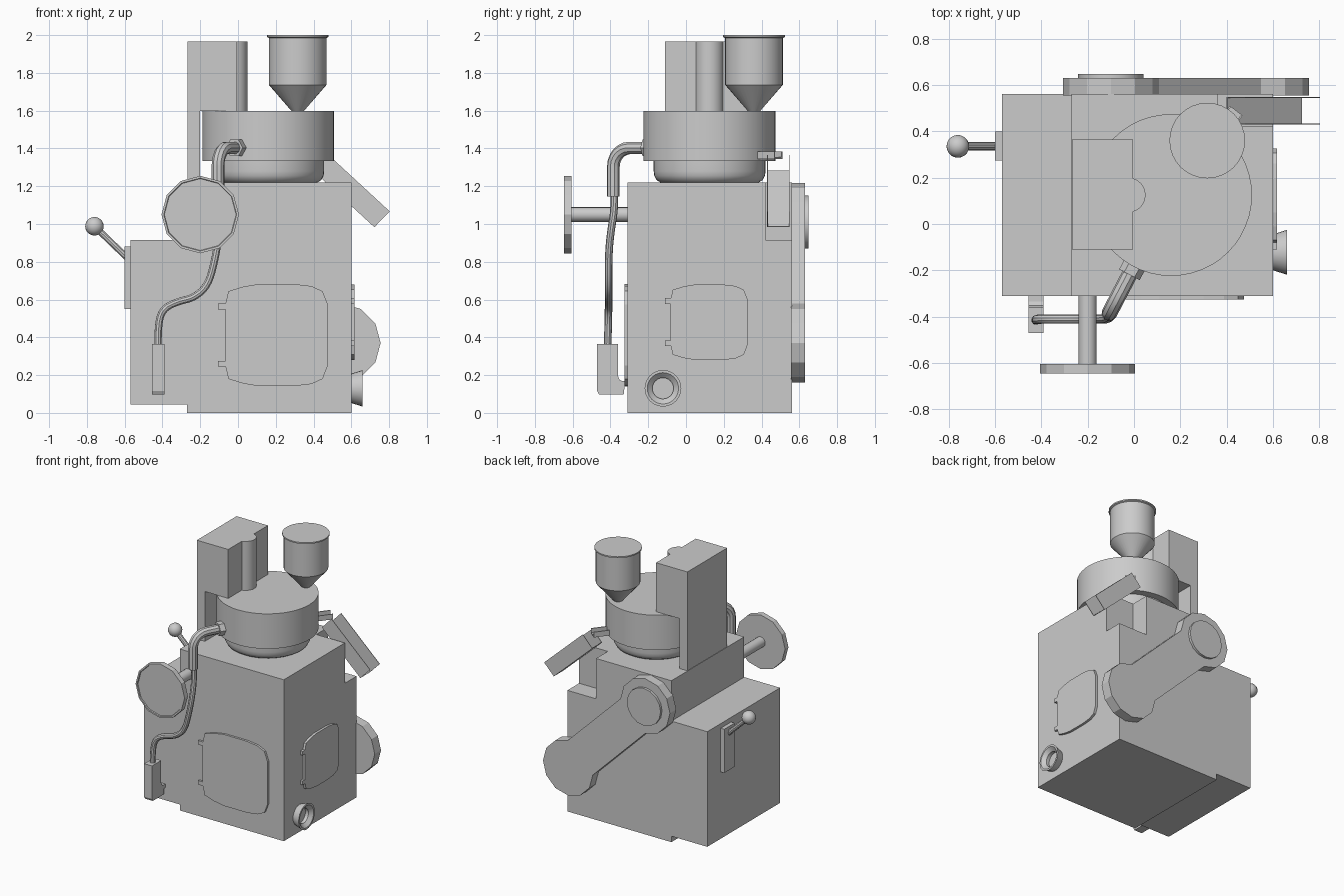
import bpy, bmesh
from math import cos, sin, pi, radians
from mathutils import Vector

if "Cube" in bpy.data.objects:
    bpy.data.objects.remove(bpy.data.objects["Cube"])


def mesh_object(name, bm, smooth=False):
    bmesh.ops.recalc_face_normals(bm, faces=bm.faces)
    me = bpy.data.meshes.new(name)
    bm.to_mesh(me)
    bm.free()
    ob = bpy.data.objects.new(name, me)
    bpy.context.collection.objects.link(ob)
    if smooth:
        shade(ob)
    return ob


def shade(ob):
    bpy.ops.object.select_all(action='DESELECT')
    ob.select_set(True)
    bpy.context.view_layer.objects.active = ob
    bpy.ops.object.shade_smooth_by_angle(angle=radians(30))


def prism(name, pts, axis, a, b, smooth=False):
    """Extrude a 2D outline along an axis from a to b."""
    place = {'x': lambda u, v, t: (t, u, v),
             'y': lambda u, v, t: (u, t, v),
             'z': lambda u, v, t: (u, v, t)}[axis]
    bm = bmesh.new()
    lo, hi = ([bm.verts.new(place(u, v, t)) for u, v in pts] for t in (a, b))
    bm.faces.new(lo)
    bm.faces.new(hi)
    n = len(pts)
    for i in range(n):
        j = (i + 1) % n
        bm.faces.new((lo[i], lo[j], hi[j], hi[i]))
    return mesh_object(name, bm, smooth)


def rect(u0, u1, v0, v1):
    return [(u0, v0), (u1, v0), (u1, v1), (u0, v1)]


def lathe(name, profile, loc, direction=(0, 0, 1), segs=32, smooth=True):
    """Turn a (radius, height) profile about a direction; both ends capped."""
    bm = bmesh.new()
    rings = [[bm.verts.new((r * cos(2 * pi * i / segs), r * sin(2 * pi * i / segs), h))
              for i in range(segs)] for r, h in profile]
    for p, q in zip(rings, rings[1:]):
        for i in range(segs):
            j = (i + 1) % segs
            bm.faces.new((p[i], p[j], q[j], q[i]))
    bm.faces.new(rings[0])
    bm.faces.new(rings[-1])
    rot = Vector(direction).to_track_quat('Z', 'Y').to_matrix()
    for v in bm.verts:
        v.co = rot @ v.co + Vector(loc)
    return mesh_object(name, bm, smooth)


def tube(name, pts, radius, kind='POLY'):
    cu = bpy.data.curves.new(name, 'CURVE')
    cu.dimensions = '3D'
    cu.bevel_depth, cu.bevel_resolution, cu.use_fill_caps = radius, 3, True
    sp = cu.splines.new(kind)
    sp.points.add(len(pts) - 1)
    for p, co in zip(sp.points, pts):
        p.co = (*co, 1)
    if kind == 'NURBS':
        sp.order_u, sp.use_endpoint_u, sp.resolution_u = 3, True, 5
    ob = bpy.data.objects.new(name, cu)
    bpy.context.collection.objects.link(ob)
    bpy.ops.object.select_all(action='DESELECT')
    ob.select_set(True)
    bpy.context.view_layer.objects.active = ob
    bpy.ops.object.convert(target='MESH')
    shade(bpy.context.object)


def arc(cx, cy, r, a0, a1, step):
    return [(cx + r * cos(radians(a)), cy + r * sin(radians(a)))
            for a in range(a0, a1 + 1, step)]


# Cabinet with lower side box, and a notch in the back corner for the chute
body = prism("cabinet", [(-.57, .045), (-.27, .045), (-.27, 0), (.6, 0), (.6, 1.22),
                         (-.27, 1.22), (-.27, .915), (-.57, .915)], 'y', -.31, .56)
cutter = prism("notch_cutter", rect(.36, .7, .915, 1.4), 'y', .42, .7)
cutter.hide_render = True
mod = body.modifiers.new("notch", 'BOOLEAN')
mod.operation, mod.object, mod.solver = 'DIFFERENCE', cutter, 'EXACT'
bpy.context.view_layer.objects.active = body
bpy.ops.object.modifier_apply(modifier="notch")
bpy.data.objects.remove(cutter)

# Round drum and its base
C = Vector((.16, .125, 0))
lathe("drum_base", [(.26, 1.22), (.28, 1.232), (.293, 1.255), (.296, 1.28), (.296, 1.335)], C, segs=48)
lathe("drum", [(.349, 1.333), (.349, 1.597)], C, segs=48)

# Tower overhanging the drum, with a rounded spindle housing
prism("tower", [(-.267, 1.22), (-.2, 1.22), (-.2, 1.597), (-.005, 1.597), (-.005, 1.967),
                (-.267, 1.967)], 'y', -.11, .365)
prism("spindle_housing", [(-.01, .05)] + arc(-.025, .125, .075, -75, 75, 15) + [(-.01, .2)],
      'z', 1.597, 1.967, True)

# Feed hopper
lathe("hopper", [(.03, 1.595), (.153, 1.737), (.153, 1.985), (.163, 1.99), (.163, 2.0)], (.316, .36, 0))

# Hand wheel and shaft
lathe("hand_wheel", [(.205, .605), (.205, .645), (.193, .645), (.19, .638)], (-.2, 0, 1.05),
      (0, -1, 0), 12, False)
lathe("wheel_shaft", [(.039, .3), (.039, .61)], (-.2, 0, 1.05), (0, -1, 0), 16)

# Side lever with ball knob
prism("lever_plate", rect(.275, .4, .55, .88), 'x', -.6, -.565)
tube("lever_rod", [(-.575, .335, .81), (-.76, .335, .988)], .018)
bm = bmesh.new()
bmesh.ops.create_uvsphere(bm, u_segments=20, v_segments=12, radius=.049)
bmesh.ops.translate(bm, verts=bm.verts, vec=(-.76, .335, .988))
mesh_object("lever_knob", bm, True)

# Belt guard on the back with round cap
prism("belt_guard", arc(-.1, 1.01, .207, 0, 270, 30) + arc(.547, .37, .208, 180, 450, 30), 'y', .555, .63)
lathe("guard_cap", [(.141, .62), (.141, .648)], (-.1, 0, 1.01), (0, 1, 0), 16)

# Access doors with hinge tabs
TOP = [(-1, .6), (-.94, .86), (-.65, .95), (-.35, 1), (.35, 1), (.68, .96), (.9, .86), (1, .6)]
OUTLINE = TOP + [(u, -v) for u, v in reversed(TOP)]


def door(name, axis, cu, cv, hu, hv, inner, outer):
    prism(name, [(cu + u * hu, cv + v * hv) for u, v in OUTLINE], axis, inner, outer)
    for tag, s in (("upper", 1), ("lower", -1)):
        v = cv + s * .56 * hv
        prism(f"{name}_{tag}_hinge", rect(cu - 1.14 * hu, cu - .97 * hu, v - .015, v + .015),
              axis, inner, outer)


door("front_door", 'y', .204, .412, .271, .27, -.305, -.326)
door("side_door", 'x', .122, .48, .204, .2, .595, .618)

# Flared outlet on the right side
lathe("outlet", [(.076, .595), (.097, .66), (.083, .66), (.056, .635), (.056, .61)],
      (0, -.122, .13), (1, 0, 0), 24)

# Discharge chute: two thin walls and a sloping floor
WALL = [(.40, 1.28), (.48, 1.365), (.803, 1.067), (.722, .983)]
prism("chute_front_wall", WALL, 'y', .43, .434)
prism("chute_back_wall", WALL, 'y', .544, .548)
prism("chute_floor", [(.40, 1.28), (.722, .983), (.725, .986), (.403, 1.283)], 'y', .43, .548)

# Small trough from the drum to the chute
d = Vector((.61, .79, 0)).normalized()
n = Vector((-d.y, d.x, 0))
for part, w0, w1, z0, z1 in (("floor", -.035, .035, 1.345, 1.355),
                             ("left_lip", .028, .035, 1.35, 1.385),
                             ("right_lip", -.035, -.028, 1.35, 1.385)):
    pts = [C + d * s + n * w for s, w in rect(.33, .46, w0, w1)]
    prism("trough_" + part, [(p.x, p.y) for p in pts], 'z', z0, z1)

# Coolant pipe: hex nut on the drum, elbow, hose and nozzle bracket
r = Vector((-.463, -.886, 0))
lathe("pipe_nut", [(.05, .34), (.05, .388)], C + Vector((0, 0, 1.403)), r, 6, False)
elbow = [C + r * .35 + Vector((0, 0, 1.403))]
elbow += [C + r * s + Vector((0, 0, z)) for z, s in reversed(arc(1.303, .475, .1, 0, 90, 15))][::-1]
elbow.append(C + r * .575 + Vector((0, 0, 1.145)))
ends = elbow[1:-1]
if ends[0].z < ends[-1].z:
    ends.reverse()
tube("pipe_elbow", [elbow[0]] + ends + [elbow[-1]], .034)
tube("hose", [(-.106, -.38, 1.2), (-.1, -.375, 1.1), (-.1, -.4, .95), (-.118, -.41, .83),
              (-.155, -.41, .68), (-.23, -.41, .61), (-.32, -.41, .59), (-.4, -.41, .55),
              (-.425, -.412, .46), (-.423, -.415, .35)], .02, 'NURBS')
prism("nozzle_bracket", [(-.47, .365), (-.36, .365), (-.36, .195), (-.352, .175), (-.335, .168),
                         (-.305, .168), (-.305, .14), (-.325, .14), (-.33, .097), (-.46, .097),
                         (-.47, .115)], 'x', -.455, -.39)
